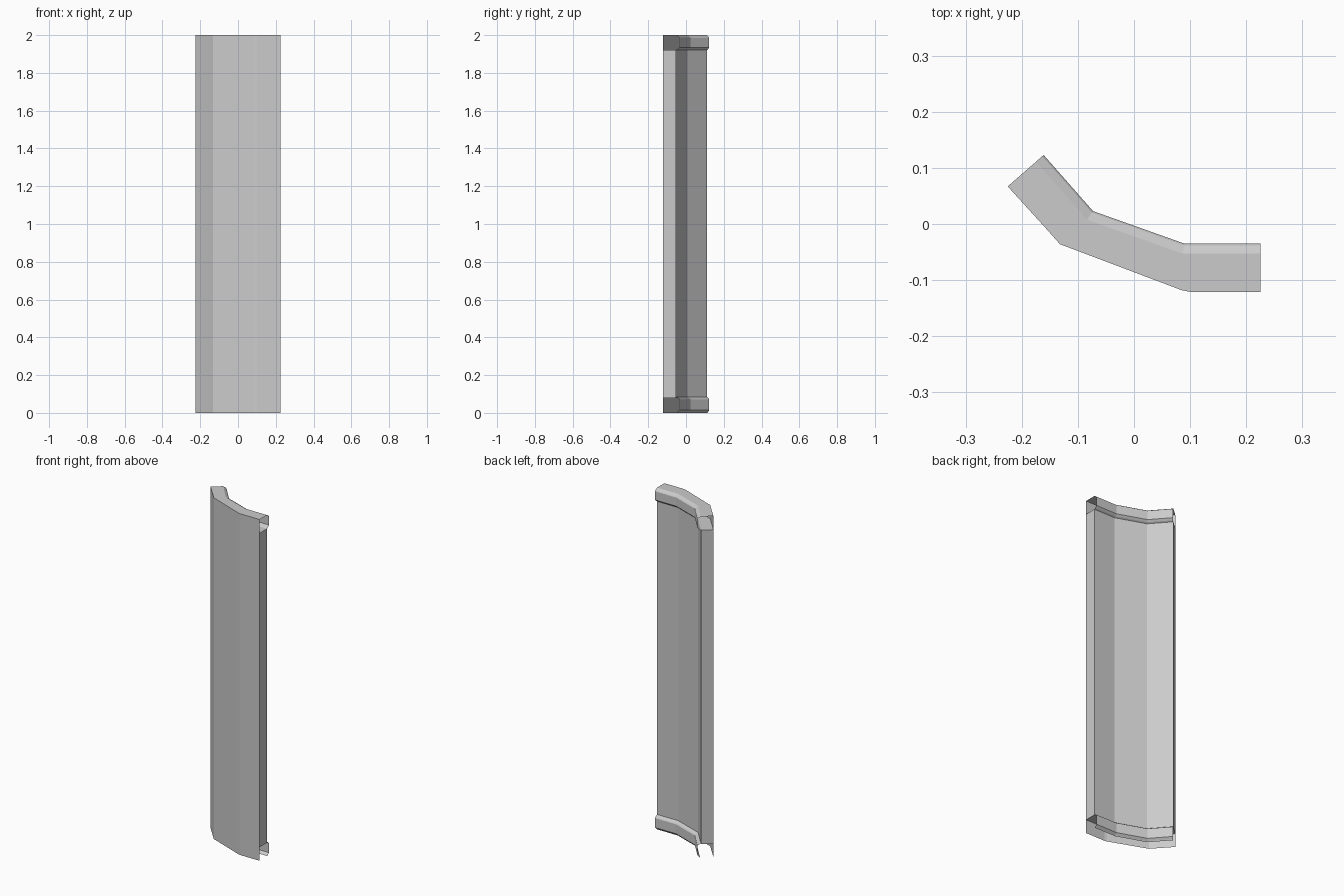
import bpy, bmesh
from mathutils import Vector

if "Cube" in bpy.data.objects:
    bpy.data.objects.remove(bpy.data.objects["Cube"])

# Plan outlines, left to right
FRONT = [(-.225, .067), (-.155, -.01), (-.132, -.036), (.085, -.118), (.1, -.121), (.225, -.121)]
BACK = [(-.161, .123), (-.073, .023), (.09, -.035), (.225, -.035)]


def inset(path, d):
    """Mitred offset of a path towards its right-hand (front) side."""
    pts = [Vector(p) for p in path]
    dirs = [(b - a).normalized() for a, b in zip(pts, pts[1:])]
    out = []
    for i, p in enumerate(pts):
        a, b = dirs[max(i - 1, 0)], dirs[min(i, len(dirs) - 1)]
        na, nb = Vector((a.y, -a.x)), Vector((b.y, -b.x))
        m = (na + nb).normalized()
        q = p + m * (d / m.dot(na))
        out.append((q.x, q.y))
    return out


def finish(name, bm):
    mesh = bpy.data.meshes.new(name)
    bm.to_mesh(mesh)
    bm.free()
    ob = bpy.data.objects.new(name, mesh)
    bpy.context.collection.objects.link(ob)
    return ob


def sheet(name, path, profile, flip=False):
    """Sweep a (inset, z) profile along a plan path."""
    bm = bmesh.new()
    rows = [[bm.verts.new((x, y, z)) for x, y in inset(path, d)] for d, z in profile]
    for r, s in zip(rows, rows[1:]):
        for i in range(len(path) - 1):
            f = bm.faces.new((r[i], r[i + 1], s[i + 1], s[i]))
            if flip:
                f.normal_flip()
    return finish(name, bm)


def plate(name, outline, z, height=0):
    """Flat plate, or closed prism when a height is given."""
    bm = bmesh.new()
    face = bm.faces.new([bm.verts.new((x, y, z)) for x, y in outline])
    if height:
        new = bmesh.ops.extrude_face_region(bm, geom=[face], use_keep_orig=True)
        verts = [g for g in new['geom'] if isinstance(g, bmesh.types.BMVert)]
        bmesh.ops.translate(bm, verts=verts, vec=(0, 0, height))
        bmesh.ops.recalc_face_normals(bm, faces=bm.faces)
    return finish(name, bm)


# Hollow panel body, recessed at the back
core = inset(BACK, .018)
plate("panel_body", FRONT + core[::-1], .08, 1.84)

# Front skin running past the body at both ends
for name, z0, z1 in (("front_skin_top", 1.92, 2), ("front_skin_bottom", 0, .08)):
    sheet(name, FRONT, [(0, z0), (0, z1)])

# Top lid
plate("top_lid", FRONT + core[::-1], 2)

# Chamfered rear lips, open at the side ends
sheet("rear_lip_top", BACK, [(.018, 2), (.003, 1.99), (0, 1.985), (0, 1.935), (.01, 1.925), (.018, 1.92)])
sheet("rear_lip_bottom", BACK, [(.018, .085), (.003, .075), (0, .07), (0, .015), (.01, .005), (.014, 0)])
